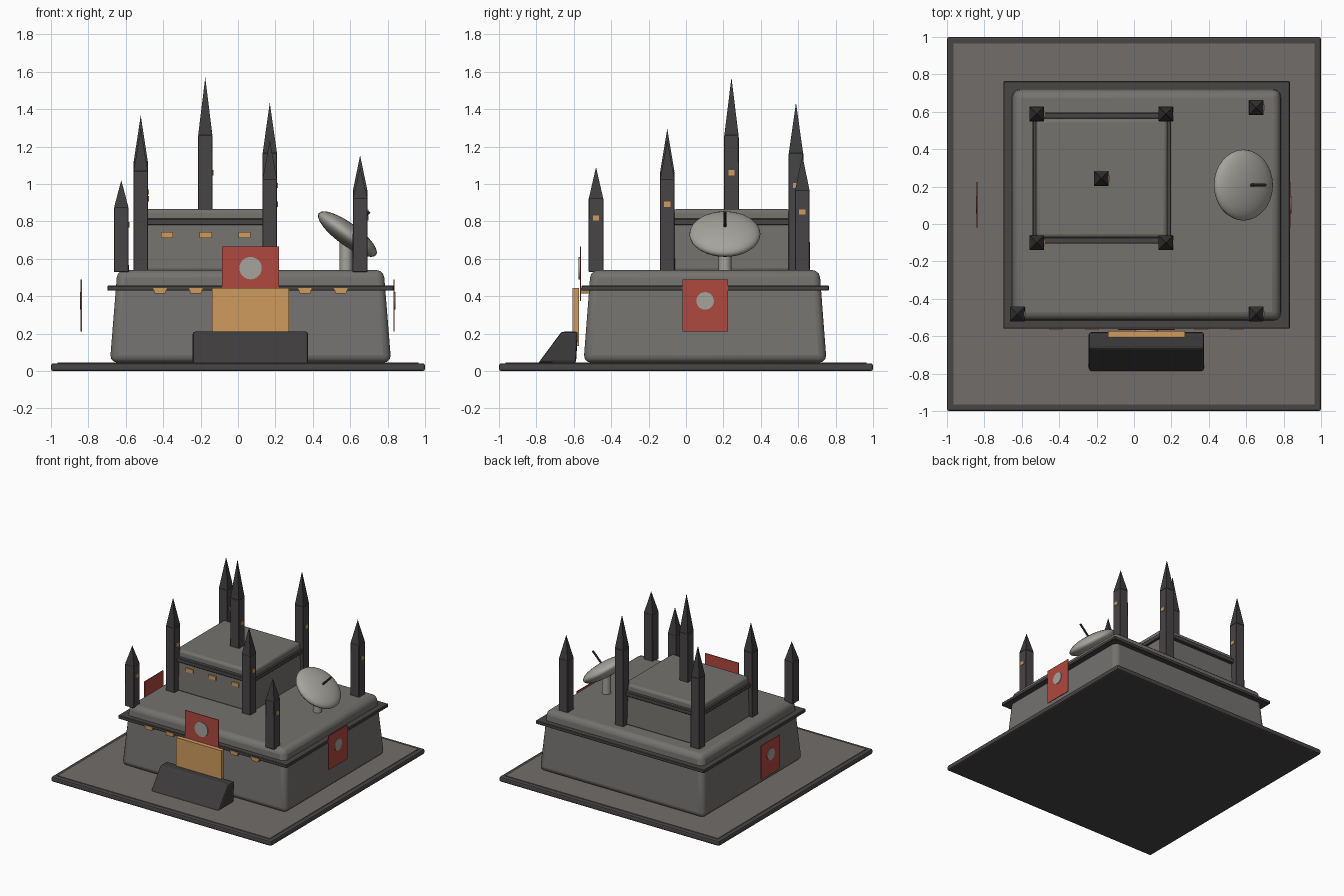
import bpy, bmesh, math
from mathutils import Matrix, Vector

if "Cube" in bpy.data.objects:
    bpy.data.objects.remove(bpy.data.objects["Cube"])


def material(name, r, g, b):
    m = bpy.data.materials.new(name)
    m.diffuse_color = (r, g, b, 1)
    m.use_nodes = True
    m.node_tree.nodes["Principled BSDF"].inputs["Base Color"].default_value = m.diffuse_color
    return m


STONE = material("grey stone", 0.175, 0.168, 0.158)
PAVING = material("paving", 0.165, 0.155, 0.147)
DARK = material("dark stone", 0.066, 0.059, 0.060)
CHARCOAL = material("charcoal", 0.048, 0.045, 0.047)
AMBER = material("amber light", 0.62, 0.33, 0.11)
RED = material("red cloth", 0.43, 0.065, 0.05)
PALE = material("pale metal", 0.38, 0.37, 0.34)


def finish(name, bm, mat, bevel=0, segments=2, smooth=False):
    bmesh.ops.recalc_face_normals(bm, faces=bm.faces)
    mesh = bpy.data.meshes.new(name)
    bm.to_mesh(mesh)
    bm.free()
    mesh.materials.append(mat)
    ob = bpy.data.objects.new(name, mesh)
    bpy.context.collection.objects.link(ob)
    if bevel:
        mod = ob.modifiers.new("bevel", 'BEVEL')
        mod.width, mod.segments = bevel, segments
    if smooth:
        bpy.ops.object.select_all(action='DESELECT')
        ob.select_set(True)
        bpy.context.view_layer.objects.active = ob
        bpy.ops.object.shade_smooth_by_angle(angle=math.radians(35))
    return ob


def block(name, x, y, z0, z1, bottom, top, mat, bevel=0, segments=2, smooth=False):
    """Box centred on x, y with half sizes at the bottom and the top."""
    bm = bmesh.new()
    bmesh.ops.create_cube(bm, size=2)
    for v in bm.verts:
        hx, hy = top if v.co.z > 0 else bottom
        v.co = (x + v.co.x * hx, y + v.co.y * hy, z1 if v.co.z > 0 else z0)
    return finish(name, bm, mat, bevel, segments, smooth)


def box(name, x0, x1, y0, y1, z0, z1, mat, bevel=0):
    half = ((x1 - x0) / 2, (y1 - y0) / 2)
    return block(name, (x0 + x1) / 2, (y0 + y1) / 2, z0, z1, half, half, mat, bevel)


def rod(name, start, end, radius, mat, sides=24):
    a, b = Vector(start), Vector(end)
    m = Matrix.Translation((a + b) / 2) @ (b - a).to_track_quat('Z', 'Y').to_matrix().to_4x4()
    bm = bmesh.new()
    bmesh.ops.create_cone(bm, cap_ends=True, segments=sides, radius1=radius,
                          radius2=radius, depth=(b - a).length, matrix=m)
    return finish(name, bm, mat, smooth=True)


# ground slab
box("base_slab", -1, 1, -1, 1, 0, 0.041, DARK, 0.012)
box("paved_top", -0.965, 0.965, -0.965, 0.965, 0.03, 0.046, PAVING)

# main hall and its trim
CX, CY = 0.067, 0.102
block("main_hall", CX, CY, 0.045, 0.54, (0.752, 0.65), (0.712, 0.612), STONE, 0.04, 3, True)
block("main_trim", CX, CY, 0.43, 0.457, (0.766, 0.662), (0.766, 0.662), DARK, 0.004, 1)

# upper hall and its trim
UX, UY = -0.172, 0.245
block("upper_hall", UX, UY, 0.53, 0.865, (0.36, 0.335), (0.35, 0.318), STONE, 0.02, 3, True)
block("upper_trim", UX, UY, 0.78, 0.815, (0.37, 0.35), (0.37, 0.35), DARK, 0.004, 1)

# square towers: x, y, foot height, tip height
towers = [
    (-0.52, -0.10, 0.54, 1.295), (0.17, -0.10, 0.54, 1.235),
    (-0.52, 0.588, 0.54, 1.366), (0.17, 0.588, 0.54, 1.435),
    (-0.175, 0.243, 0.86, 1.57), (-0.624, -0.481, 0.54, 1.02),
    (0.653, -0.481, 0.54, 1.09), (0.653, 0.622, 0.54, 1.153),
]
for i, (x, y, foot, tip) in enumerate(towers, 1):
    rise = tip - 0.54
    shoulder = tip - 0.3 * rise
    mid = 0.54 + 0.505 * rise
    block(f"tower_shaft_{i}", x, y, foot - 0.01, shoulder, (0.04, 0.04), (0.039, 0.039),
          DARK, 0.003, 1)
    bm = bmesh.new()
    bmesh.ops.create_cone(bm, cap_ends=True, segments=4, radius1=0.038 * math.sqrt(2),
                          radius2=0, depth=tip - shoulder,
                          matrix=Matrix.Translation((x, y, (tip + shoulder) / 2))
                          @ Matrix.Rotation(math.pi / 4, 4, 'Z'))
    finish(f"tower_spire_{i}", bm, CHARCOAL)
    box(f"tower_window_{i}", x + 0.037, x + 0.0445, y - 0.017, y + 0.017,
        mid - 0.014, mid + 0.014, AMBER)

# lit windows on the front
for i, x in enumerate((-0.417, -0.225, 0.358, 0.55), 1):
    block(f"hall_window_{i}", x, -0.54, 0.414, 0.445, (0.028, 0.025), (0.037, 0.025), AMBER)
for i, x in enumerate((-0.38, -0.173, 0.035), 1):
    box(f"upper_window_{i}", x - 0.033, x + 0.033, -0.089, -0.081, 0.712, 0.742, AMBER)

# gate and sloping ramp
box("gate", -0.139, 0.273, -0.607, -0.572, 0.135, 0.443, AMBER)
bm = bmesh.new()
profile = [(-0.79, 0.043), (-0.665, 0.21), (-0.578, 0.21), (-0.588, 0.043)]
face = bm.faces.new([bm.verts.new((-0.242, y, z)) for y, z in profile])
ext = bmesh.ops.extrude_face_region(bm, geom=[face])
bmesh.ops.translate(bm, vec=(0.617, 0, 0),
                    verts=[g for g in ext["geom"] if isinstance(g, bmesh.types.BMVert)])
finish("ramp", bm, CHARCOAL, 0.012, 2)

# banners with plain discs
box("front_banner", -0.085, 0.22, -0.568, -0.562, 0.375, 0.667, RED)
rod("front_banner_disc", (0.067, -0.567, 0.55), (0.067, -0.574, 0.55), 0.06, PALE)
for side, x in (("right", 0.834), ("left", -0.838)):
    s = 1 if x > 0 else -1
    box(f"{side}_banner", x - 0.003, x + 0.003, -0.018, 0.224, 0.21, 0.49, RED)
    rod(f"{side}_banner_disc", (x, 0.102, 0.375), (x + s * 0.008, 0.102, 0.375), 0.047, PALE)

# dish on its post
DISH = Vector((0.585, 0.208, 0.732))
rod("dish_post", (0.578, 0.208, 0.53), (0.578, 0.208, 0.72), 0.034, PALE)
bm = bmesh.new()
bmesh.ops.create_uvsphere(bm, u_segments=32, v_segments=16, radius=1,
                          matrix=Matrix.Translation(DISH)
                          @ Matrix.Rotation(math.radians(36), 4, 'Y')
                          @ Matrix.Diagonal((0.19, 0.19, 0.06, 1)))
finish("dish", bm, PALE, smooth=True)
rod("dish_antenna", DISH, (0.703, 0.208, 0.852), 0.008, CHARCOAL, 8)
